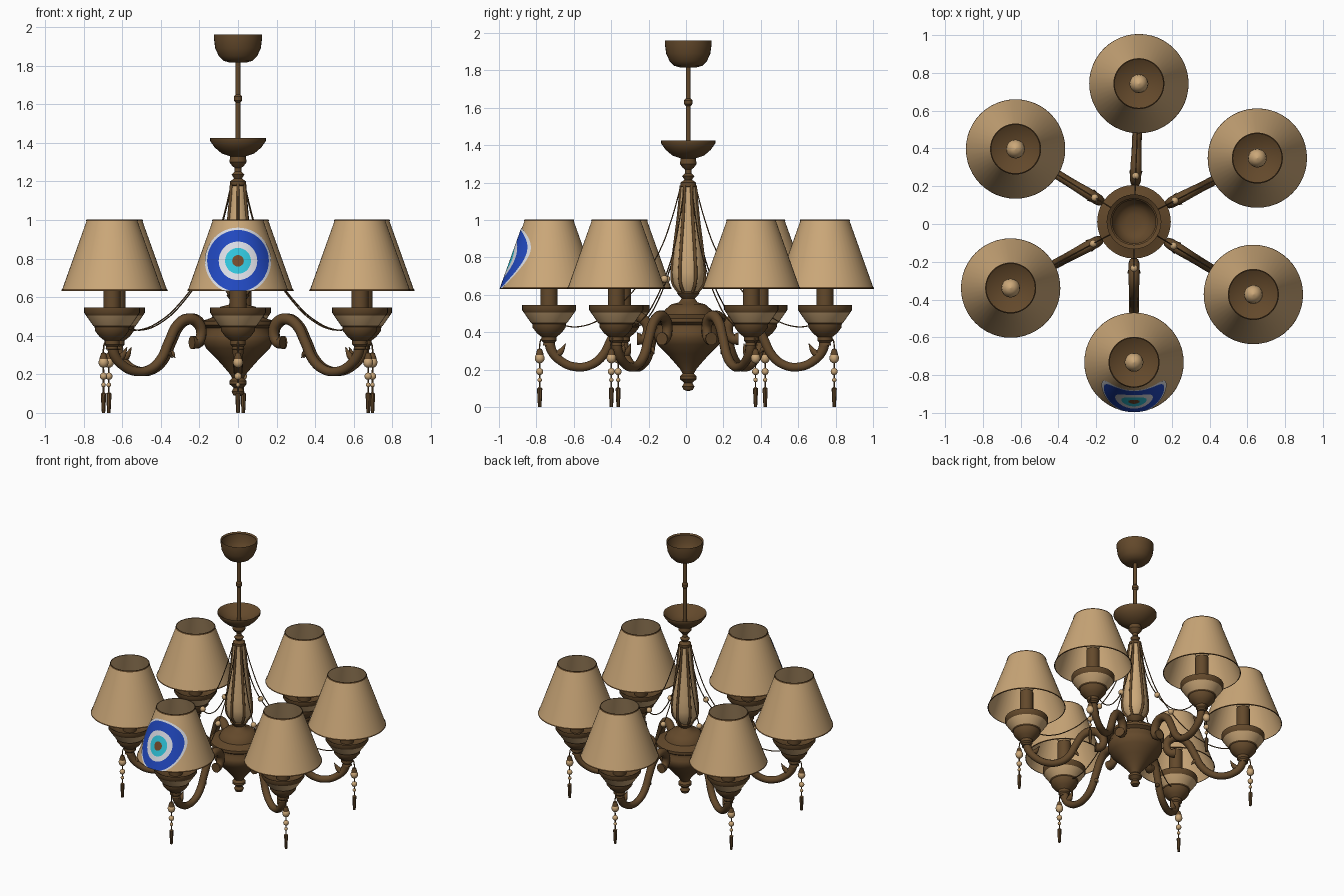
import bpy, math
from mathutils import Vector

cube = bpy.data.objects.get("Cube")
if cube:
    bpy.data.objects.remove(cube)


def material(name, rgb):
    m = bpy.data.materials.new(name)
    m.use_nodes = True
    m.diffuse_color = (*rgb, 1)
    bsdf = m.node_tree.nodes["Principled BSDF"]
    bsdf.inputs["Base Color"].default_value = (*rgb, 1)
    bsdf.inputs["Roughness"].default_value = 0.7
    return m


BROWN = material("bronze_brown", (0.125, 0.066, 0.024))
TAN = material("warm_tan", (0.60, 0.39, 0.19))
BLUE = material("deep_blue", (0.015, 0.065, 0.52))
WHITE = material("pale_white", (0.70, 0.72, 0.78))
CYAN = material("bright_cyan", (0.03, 0.55, 0.70))
PUPIL = material("pupil_brown", (0.17, 0.07, 0.025))

HUB = Vector((0, 0.012, 0))


def finish(mesh, *mats):
    for m in mats:
        mesh.materials.append(m)
    mesh.shade_smooth()
    mesh.set_sharp_from_angle(angle=math.radians(40))
    return mesh


def lathe(name, profile, *mats, sides=32, rule=None, offset=(0, 0, 0)):
    """Spin (radius, height) points, listed top to bottom, about z."""
    verts, faces = [], []
    for r, z in profile:
        for k in range(sides):
            a = math.tau * k / sides
            verts.append((offset[0] + r * math.cos(a), offset[1] + r * math.sin(a), z))
    for i in range(len(profile) - 1):
        for k in range(sides):
            n = (k + 1) % sides
            a, b = i * sides, (i + 1) * sides
            faces.append((a + k, b + k, b + n, a + n))
    mesh = bpy.data.meshes.new(name)
    mesh.from_pydata(verts, [], faces)
    finish(mesh, *mats)
    if rule:
        for p in mesh.polygons:
            p.material_index = rule(p.center.z)
    return mesh


def tube(name, path, radius, mat, radii=None, sides=3, smooth=True):
    """Round tube along (outward, height) points in the local xz plane."""
    cu = bpy.data.curves.new(name, "CURVE")
    cu.dimensions = "3D"
    cu.bevel_depth, cu.bevel_resolution, cu.use_fill_caps = radius, sides, True
    cu.resolution_u = 5
    sp = cu.splines.new("BEZIER" if smooth else "POLY")
    pts = sp.bezier_points if smooth else sp.points
    pts.add(len(path) - 1)
    for i, (x, z) in enumerate(path):
        pts[i].co = (x, 0, z) if smooth else (x, 0, z, 1)
        if smooth:
            pts[i].handle_left_type = pts[i].handle_right_type = "AUTO"
        pts[i].radius = radii[i] if radii else 1
    tmp = bpy.data.objects.new(name, cu)
    mesh = bpy.data.meshes.new_from_object(tmp)
    bpy.data.objects.remove(tmp)
    mesh.materials.clear()
    return finish(mesh, mat)


def ball(radius, z, steps=8, stretch=1.0):
    """Profile of a bead, top to bottom."""
    return [(radius * math.sin(math.pi * i / steps),
             z + stretch * radius * math.cos(math.pi * i / steps)) for i in range(steps + 1)]


def place(name, mesh, loc=HUB, angle=0.0, stretch=1.0):
    ob = bpy.data.objects.new(name, mesh)
    ob.location = loc
    ob.rotation_euler.z = angle
    ob.scale.x = stretch
    bpy.context.scene.collection.objects.link(ob)
    return ob


# Central column
place("ceiling_canopy", lathe("ceiling_canopy", [
    (0.115, 1.95), (0.125, 1.96), (0.125, 1.94), (0.118, 1.89), (0.10, 1.85),
    (0.075, 1.825), (0.04, 1.815), (0, 1.815)], BROWN))
place("hanging_rod", lathe("hanging_rod", [
    (0.013, 1.83), (0.013, 1.65), (0.022, 1.64), (0.022, 1.62), (0.013, 1.61),
    (0.013, 1.34)], BROWN, sides=16))
place("upper_dish", lathe("upper_dish", [
    (0.0, 1.36), (0.08, 1.37), (0.13, 1.415), (0.145, 1.425), (0.145, 1.41),
    (0.12, 1.375), (0.085, 1.345), (0.04, 1.33), (0.045, 1.30), (0.03, 1.28),
    (0.018, 1.27), (0.018, 1.25), (0.033, 1.235), (0.02, 1.215), (0.042, 1.20),
    (0.042, 1.18), (0.03, 1.17)], BROWN))
VASE = [(0.038, 1.185), (0.045, 1.1), (0.055, 1.0), (0.068, 0.9), (0.08, 0.8),
        (0.087, 0.72), (0.08, 0.66), (0.05, 0.615)]
place("column_vase", lathe("column_vase", VASE, TAN))
rib = tube("vase_rib", VASE, 0.009, BROWN)
place("hub_body", lathe("hub_body", [
    (0.05, 0.62), (0.06, 0.61), (0.05, 0.595), (0.035, 0.58), (0.05, 0.56), (0.09, 0.55),
    (0.125, 0.52), (0.135, 0.495), (0.16, 0.485), (0.195, 0.475), (0.195, 0.455),
    (0.17, 0.44), (0.17, 0.42), (0.183, 0.40), (0.183, 0.37), (0.165, 0.335),
    (0.115, 0.285), (0.075, 0.24), (0.045, 0.205), (0.03, 0.18), (0.045, 0.165),
    (0.045, 0.15), (0.022, 0.13), (0.033, 0.11), (0.025, 0.092), (0, 0.085)], BROWN))

# Repeated arm parts, modelled along +x
REACH = 0.74
arm = tube("curved_arm", [
    (0.272, 0.365), (0.24, 0.365), (0.215, 0.41), (0.235, 0.465), (0.29, 0.487),
    (0.35, 0.46), (0.405, 0.37), (0.455, 0.275), (0.52, 0.225), (0.60, 0.215),
    (0.675, 0.245), (0.725, 0.30), (REACH, 0.36)], 0.027, BROWN,
    radii=[1.3, 1, 1, 1.1, 1.1, 1, 0.95, 0.95, 0.9, 0.9, 0.9, 1, 1.1])
leaf = tube("arm_leaf", [(0.71, 0.275), (0.68, 0.295), (0.652, 0.34)], 0.022, BROWN,
            radii=[1, 0.8, 0.1])
spur = tube("arm_spur", [(0.43, 0.31), (0.405, 0.31), (0.385, 0.285)], 0.02, BROWN,
            radii=[1, 0.7, 0.1])
wire = tube("draped_wire", [
    (0.04, 1.18), (0.09, 1.0), (0.15, 0.84), (0.24, 0.69), (0.33, 0.58),
    (0.45, 0.48), (0.58, 0.43), (0.69, 0.44)], 0.0035, BROWN, sides=1)
wire_bead = lathe("wire_bead", ball(0.02, 0.685), TAN, sides=12, offset=(0.245, 0))
hook = tube("pendant_hook", [(0.75, 0.38), (0.78, 0.365), (0.79, 0.33), (0.79, 0.22),
                             (0.79, 0.09)], 0.004, BROWN, sides=1)
HANG = (0.79, 0)
pendant = [
    ("pendant_cap", lathe("pendant_cap", [(0, 0.315), (0.012, 0.31), (0.02, 0.285), (0.02, 0.275)],
                          BROWN, sides=12, offset=HANG)),
    ("pendant_large_bead", lathe("pendant_large_bead", ball(0.026, 0.262, stretch=1.1), TAN,
                                 sides=12, offset=HANG)),
    ("pendant_middle_bead", lathe("pendant_middle_bead", ball(0.019, 0.19), TAN,
                                  sides=12, offset=HANG)),
    ("pendant_small_bead", lathe("pendant_small_bead", ball(0.012, 0.145), TAN,
                                 sides=10, offset=HANG)),
    ("pendant_drop", lathe("pendant_drop", [(0, 0.11), (0.014, 0.10), (0.012, 0.05), (0.009, 0),
                                            (0, 0)], BROWN, sides=8, offset=HANG)),
]

# Lamp parts, modelled about their own axis
cup = lathe("lamp_cup", [
    (0, 0.50), (0.09, 0.505), (0.135, 0.54), (0.145, 0.545), (0.145, 0.52), (0.135, 0.505),
    (0.098, 0.452), (0.09, 0.445), (0.088, 0.425), (0.065, 0.395), (0.04, 0.375),
    (0.04, 0.355), (0.03, 0.345), (0.033, 0.33), (0, 0.325)], BROWN, TAN,
    rule=lambda z: 1 if 0.45 < z < 0.50 else 0)
candle = lathe("candle_sleeve", [(0, 0.75), (0.045, 0.75), (0.045, 0.50)], BROWN, sides=20)
bulb = lathe("bulb", ball(0.05, 0.80, stretch=1.3), TAN, sides=20)
TOP_Z, LOW_Z, TOP_R, LOW_R = 1.0, 0.635, 0.13, 0.26
shade = lathe("lamp_shade", [(TOP_R, TOP_Z), (LOW_R, LOW_Z)], TAN, sides=48)
top_trim = lathe("shade_top_trim", [(TOP_R - 0.002, 1.003), (TOP_R + 0.002, 1.003),
                                    (TOP_R + 0.005, 0.994)], BROWN, sides=48)
low_trim = lathe("shade_bottom_trim", [(LOW_R, 0.641), (LOW_R + 0.003, 0.633),
                                       (LOW_R - 0.002, 0.632)], BROWN, sides=48)

SPOTS = [(0.026, 0.743), (0.653, 0.349), (0.632, -0.373),
         (0.0, -0.732), (-0.653, -0.339), (-0.627, 0.397)]
for i, (x, y) in enumerate(SPOTS, 1):
    spot = Vector((x, y, 0))
    out = spot - HUB
    angle, stretch = math.atan2(out.y, out.x), out.length / REACH
    for name, mesh in [("arm", arm), ("arm_leaf", leaf), ("arm_spur", spur),
                       ("draped_wire", wire), ("wire_bead", wire_bead),
                       ("pendant_hook", hook)] + pendant:
        place(f"{name}_{i}", mesh, HUB, angle, stretch)
    place(f"vase_rib_{i}", rib, HUB, angle)
    for name, mesh in [("lamp_cup", cup), ("candle_sleeve", candle), ("bulb", bulb),
                       ("lamp_shade", shade), ("shade_top_trim", top_trim),
                       ("shade_bottom_trim", low_trim)]:
        place(f"{name}_{i}", mesh, spot)


# Painted eye: concentric rings wrapped on the front shade
def on_shade(x, z):
    t = (TOP_Z - z) / (TOP_Z - LOW_Z)
    r = TOP_R + (LOW_R - TOP_R) * t + 0.004
    return (x, -math.sqrt(max(r * r - x * x, 0)), z)


EYE_Z, STEPS, SPLIT = 0.788, 48, 4
bands = [(0, 0.03, PUPIL), (0.03, 0.067, CYAN), (0.067, 0.1, WHITE),
         (0.1, 0.16, BLUE), (0.16, 0.172, WHITE)]
for n, (r0, r1, mat) in enumerate(bands):
    verts, faces = [], []
    for j in range(SPLIT + 1):
        r = r0 + (r1 - r0) * j / SPLIT
        for k in range(STEPS):
            a = math.tau * k / STEPS
            verts.append(on_shade(r * math.cos(a), max(EYE_Z + r * math.sin(a), LOW_Z)))
    for j in range(SPLIT):
        for k in range(STEPS):
            m = (k + 1) % STEPS
            faces.append((j * STEPS + k, (j + 1) * STEPS + k,
                          (j + 1) * STEPS + m, j * STEPS + m))
    mesh = bpy.data.meshes.new("eye_ring")
    mesh.from_pydata(verts, [], faces)
    place(f"eye_ring_{n + 1}", finish(mesh, mat), Vector((*SPOTS[3], 0)))
